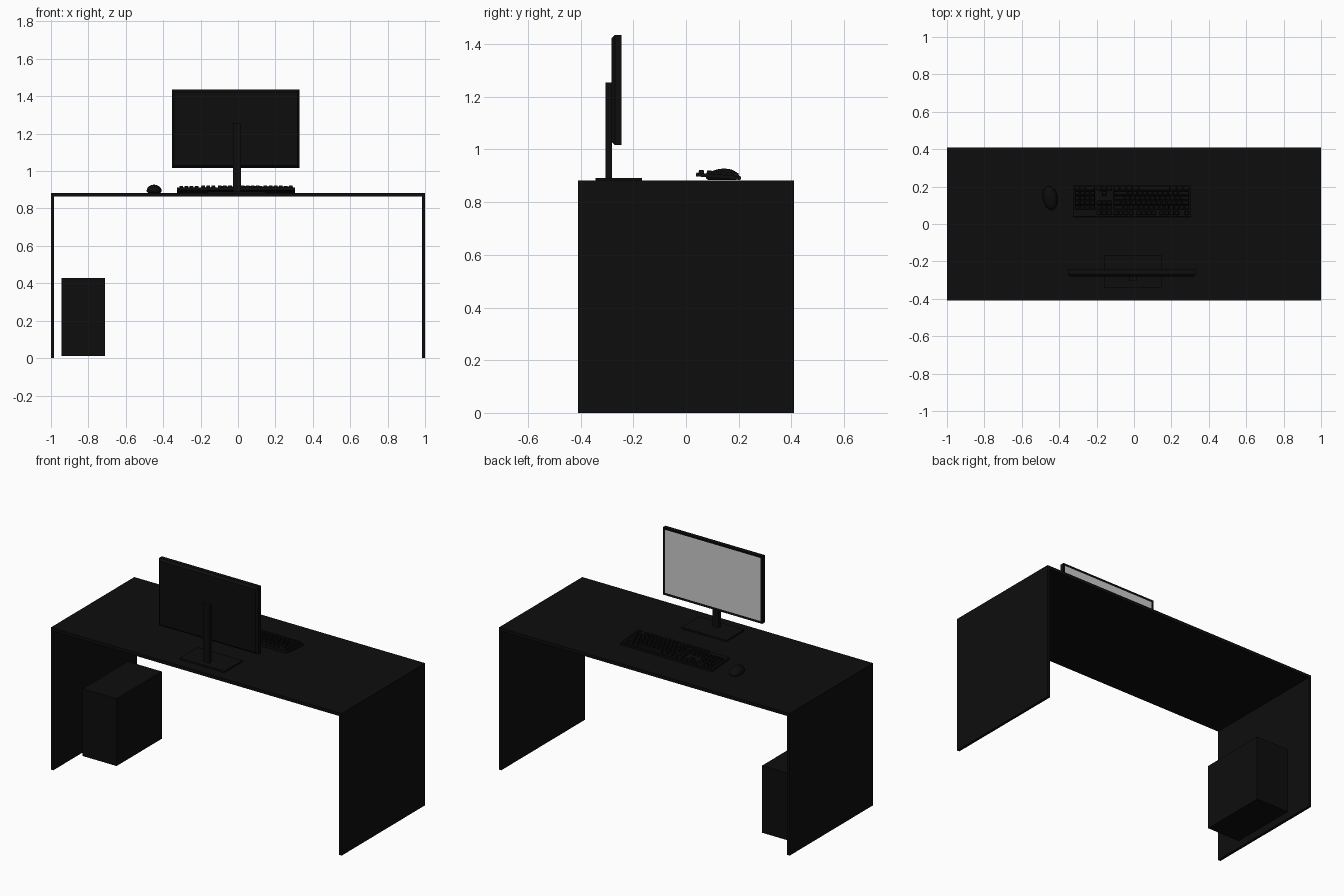
import bpy, bmesh
from math import radians, atan2
from mathutils import Matrix, Vector

if "Cube" in bpy.data.objects:
    bpy.data.objects.remove(bpy.data.objects["Cube"])

black = bpy.data.materials.new("black")
black.diffuse_color = (0.004, 0.004, 0.004, 1)
black.use_nodes = True
black.node_tree.nodes["Principled BSDF"].inputs["Base Color"].default_value = black.diffuse_color


def finish(name, bm, mat=black):
    bmesh.ops.recalc_face_normals(bm, faces=bm.faces)
    me = bpy.data.meshes.new(name)
    bm.to_mesh(me)
    bm.free()
    ob = bpy.data.objects.new(name, me)
    bpy.context.collection.objects.link(ob)
    if mat:
        me.materials.append(mat)
    return ob


def add_box(bm, x, y, z, taper=0.0):
    """Box between the given ranges; the top can be drawn in by taper."""
    lo, hi = Vector((x[0], y[0], z[0])), Vector((x[1], y[1], z[1]))
    size = hi - lo
    m = Matrix.Translation((lo + hi) / 2) @ Matrix.Diagonal((*size, 1))
    verts = bmesh.ops.create_cube(bm, size=1, matrix=m)["verts"]
    if taper:
        c = (lo + hi) / 2
        for v in verts:
            if v.co.z > c.z:
                v.co.x -= taper if v.co.x > c.x else -taper
                v.co.y -= taper if v.co.y > c.y else -taper


def box(name, x, y, z):
    bm = bmesh.new()
    add_box(bm, x, y, z)
    return finish(name, bm)


# Desk: top and two full-depth side panels
TOP = 0.883
box("desk_top", (-1, 1), (-0.41, 0.41), (0.863, TOP))
for side, x in (("left", (-1, -0.983)), ("right", (0.983, 1))):
    box("side_panel_" + side, x, (-0.41, 0.41), (0, 0.863))

# Computer case under the desk
box("computer_case", (-0.944, -0.711), (-0.177, 0.267), (0.01, 0.428))

# Monitor stand
box("stand_base", (-0.16, 0.147), (-0.343, -0.167), (TOP, 0.892))
box("stand_post", (-0.028, 0.016), (-0.305, -0.281), (0.89, 1.255))

# Monitor housing: chamfered back, recessed front opening
bm = bmesh.new()
X, Y, Z = (-0.353, 0.33), (-0.282, -0.244), (1.017, 1.435)
add_box(bm, X, Y, Z)
bm.faces.ensure_lookup_table()
back = min(bm.faces, key=lambda f: f.calc_center_median().y)
front = max(bm.faces, key=lambda f: f.calc_center_median().y)
bmesh.ops.inset_region(bm, faces=[front], thickness=0.013)
bmesh.ops.translate(bm, verts=front.verts[:], vec=(0, -0.003, 0))
bmesh.ops.bevel(bm, geom=back.edges[:], offset=0.012, segments=1, affect="EDGES")
finish("monitor_housing", bm)

# Screen surface
bm = bmesh.new()
b, ys = 0.013, -0.2465
bm.faces.new([bm.verts.new(p) for p in (
    (X[1] - b, ys, Z[0] + b), (X[0] + b, ys, Z[0] + b),
    (X[0] + b, ys, Z[1] - b), (X[1] - b, ys, Z[1] - b))])
ob = finish("screen", bm, None)
if ob.data.polygons[0].normal.y < 0:
    ob.data.flip_normals()

# Keyboard, built flat with the user's left at local -x, then turned and tilted
KW, KD = 0.631, 0.17
tilt = atan2(0.014, KD)
place = (Matrix.Translation((-0.0105, 0.2075, TOP + 0.001))
         @ Matrix.Rotation(radians(180), 4, "Z") @ Matrix.Rotation(tilt, 4, "X"))
bm = bmesh.new()
add_box(bm, (-KW / 2, KW / 2), (0, KD), (0, 0.014))
finish("keyboard_body", bm).matrix_world = place

U, PY = 0.0271, 0.0255
main_rows = [
    [1.25, 1.25, 1.25, 6.25, 1.25, 1.25, 1.25, 1.25],
    [2.25] + [1] * 10 + [2.75],
    [1.75] + [1] * 11 + [2.25],
    [1.5] + [1] * 12 + [1.5],
    [1] * 13 + [2],
    [1, -1, 1, 1, 1, 1, -.5, 1, 1, 1, 1, -.5, 1, 1, 1, 1],
]
nav_rows = [[1, 1, 1], [-1, 1], [], [1, 1, 1], [1, 1, 1], [1, 1, 1]]
pad_rows = [[2, 1, 1]] + [[1] * 4] * 4 + [[]]
bm = bmesh.new()
for start, rows in ((0, main_rows), (15.3, nav_rows), (18.6, pad_rows)):
    for r, row in enumerate(rows):
        x = start
        y0 = 0.006 + r * PY + (0.005 if r == 5 else 0)
        for w in row:                       # negative widths are gaps
            if w > 0:
                x0 = -KW / 2 + 0.009 + x * U
                add_box(bm, (x0 + 0.0015, x0 + w * U - 0.0015),
                        (y0 + 0.0015, y0 + PY - 0.0015), (0.013, 0.026), 0.003)
            x += abs(w)
finish("keyboard_keys", bm).matrix_world = place

# Mouse: smooth dome with a flattened underside, lower towards the monitor
bm = bmesh.new()
bmesh.ops.create_uvsphere(bm, u_segments=24, v_segments=16, radius=1)
for v in bm.verts:
    x, y, z = v.co
    z = z * (0.033 + 0.004 * y) if z > 0 else max(z, -0.6) * 0.018
    v.co = (x * (0.039 + 0.002 * y), y * 0.064, z + 0.011)
mouse = finish("mouse", bm)
mouse.location = (-0.448, 0.138, TOP)
mouse.rotation_euler.z = radians(10)
bpy.context.view_layer.objects.active = mouse
mouse.select_set(True)
bpy.ops.object.shade_smooth_by_angle(angle=radians(40))
